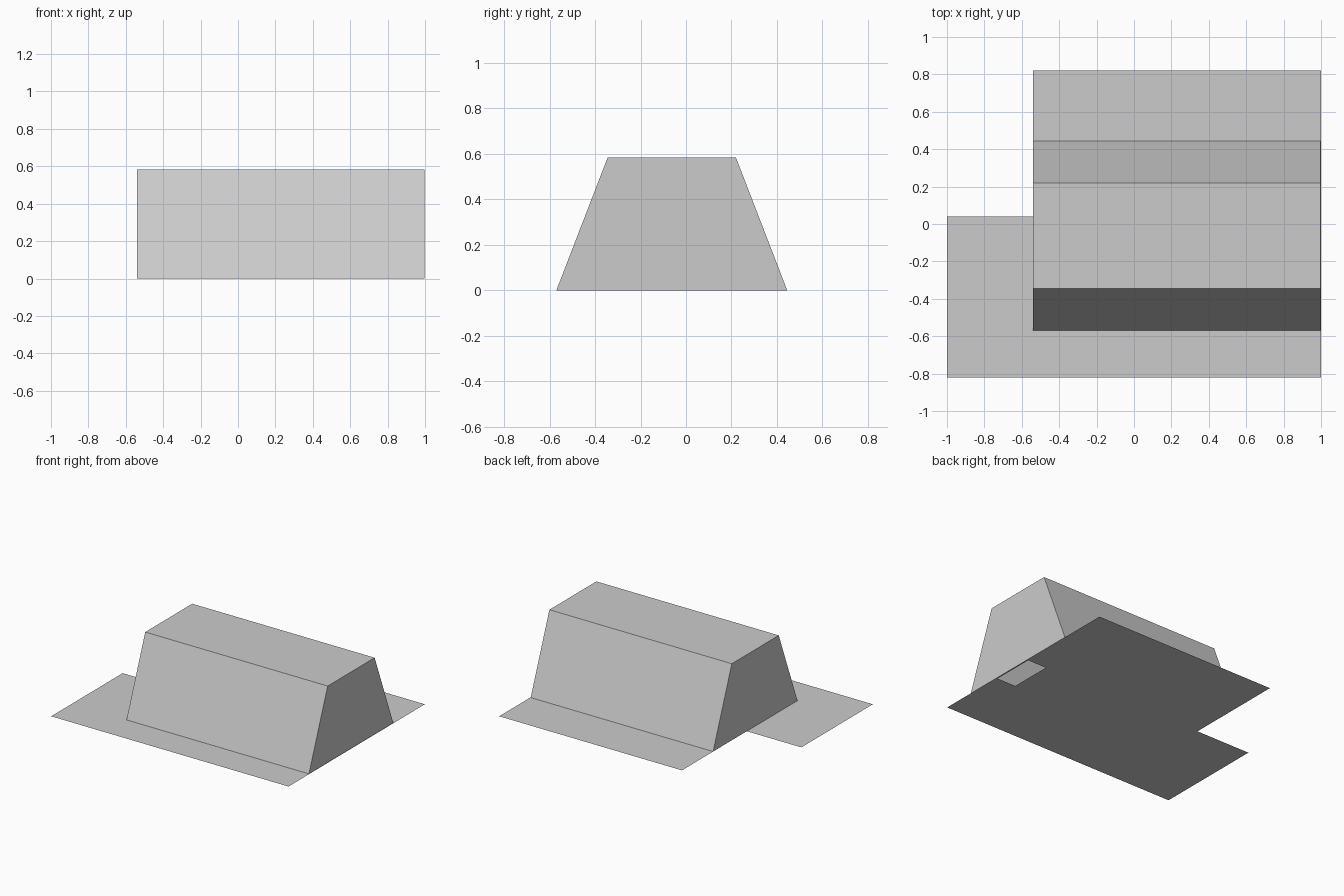
import bpy, bmesh

if "Cube" in bpy.data.objects:
    bpy.data.objects.remove(bpy.data.objects["Cube"])


def make_object(name, bm):
    mesh = bpy.data.meshes.new(name)
    bmesh.ops.remove_doubles(bm, verts=bm.verts, dist=0.0005)
    bm.to_mesh(mesh)
    bm.free()
    obj = bpy.data.objects.new(name, mesh)
    bpy.context.collection.objects.link(obj)
    return obj


def face(bm, points):
    bm.faces.new([bm.verts.new(p) for p in points])


LEFT, RIGHT, HEIGHT = -0.54, 0.997, 0.583

# L-shaped base sheet with a small floor opening near the right end
bm = bmesh.new()
xs = [-1, LEFT, 0.83, 0.99, 1]
ys = [-0.82, -0.29, 0.04, 0.82]
for i, (x0, x1) in enumerate(zip(xs, xs[1:])):
    for j, (y0, y1) in enumerate(zip(ys, ys[1:])):
        if (i, j) in {(0, 2), (2, 1)}:
            continue
        face(bm, [(x0, y0, 0), (x1, y0, 0), (x1, y1, 0), (x0, y1, 0)])
make_object("base_sheet", bm)

# Tapered housing: sloping front and back, flat top, upright ends, open below
profile = [(-0.57, 0), (-0.345, HEIGHT), (0.22, HEIGHT), (0.445, 0)]
bm = bmesh.new()
for (y0, z0), (y1, z1) in zip(profile, profile[1:]):
    face(bm, [(LEFT, y0, z0), (RIGHT, y0, z0), (RIGHT, y1, z1), (LEFT, y1, z1)])
for x in (LEFT, RIGHT):
    face(bm, [(x, y, z) for y, z in profile])
bmesh.ops.remove_doubles(bm, verts=bm.verts, dist=0.0005)
bmesh.ops.recalc_face_normals(bm, faces=bm.faces)
make_object("tapered_housing", bm)
